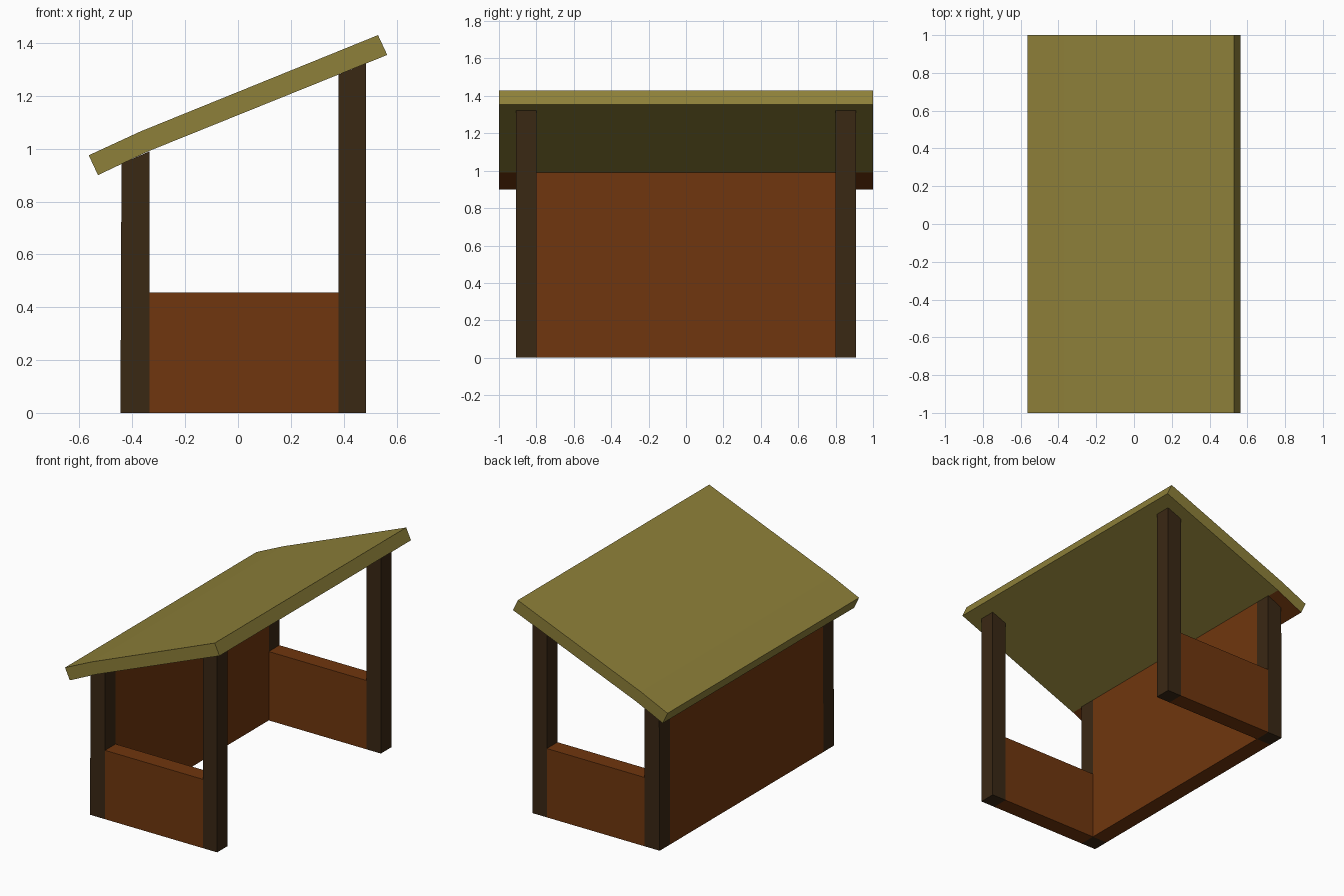
import bpy, bmesh

if "Cube" in bpy.data.objects:
    bpy.data.objects.remove(bpy.data.objects["Cube"])


def material(name, rgb):
    m = bpy.data.materials.new(name)
    m.diffuse_color = (*rgb, 1)
    m.use_nodes = True
    m.node_tree.nodes["Principled BSDF"].inputs["Base Color"].default_value = m.diffuse_color
    return m


straw = material("straw", (0.27, 0.216, 0.041))
plank = material("plank", (0.162, 0.037, 0.0044))
timber = material("timber", (0.042, 0.021, 0.007))


def extrude_y(name, profile, y0, y1, *mats):
    """Solid with an x-z profile, extruded along y."""
    bm = bmesh.new()
    face = bm.faces.new([bm.verts.new((x, y0, z)) for x, z in profile])
    out = bmesh.ops.extrude_face_region(bm, geom=[face])
    verts = [v for v in out["geom"] if isinstance(v, bmesh.types.BMVert)]
    bmesh.ops.translate(bm, verts=verts, vec=(0, y1 - y0, 0))
    bmesh.ops.recalc_face_normals(bm, faces=bm.faces)
    mesh = bpy.data.meshes.new(name)
    bm.to_mesh(mesh)
    bm.free()
    for m in mats:
        mesh.materials.append(m)
    ob = bpy.data.objects.new(name, mesh)
    bpy.context.collection.objects.link(ob)
    return ob


# Sloping roof with a slight kink at the low eave; eave underside is plank coloured
roof = extrude_y("roof", [(-0.565, 0.975), (-0.53, 0.90), (-0.34, 0.99),
                          (0.565, 1.355), (0.53, 1.43), (-0.37, 1.065)],
                 -1, 1, straw, plank)
for p in roof.data.polygons:
    if p.normal.z < -0.5 and p.center.x < -0.3:
        p.material_index = 1

# Profiles of the back and front supports, cut to the roof slope
back = [(-0.445, 0), (-0.335, 0), (-0.335, 0.99), (-0.441, 0.943)]
front = [(0.38, 0), (0.485, 0), (0.485, 1.323), (0.38, 1.28)]
side = [(-0.335, 0), (0.38, 0), (0.38, 0.455), (-0.335, 0.455)]

# Posts and low side walls at both ends
for end, y0, y1 in (("left", -0.91, -0.80), ("right", 0.80, 0.91)):
    extrude_y("back_post_" + end, back, y0, y1, timber)
    extrude_y("front_post_" + end, front, y0, y1, timber)
    extrude_y("side_wall_" + end, side, y0, y1, plank)

# Tall back wall between the back posts
extrude_y("back_wall", back, -0.80, 0.80, plank)
